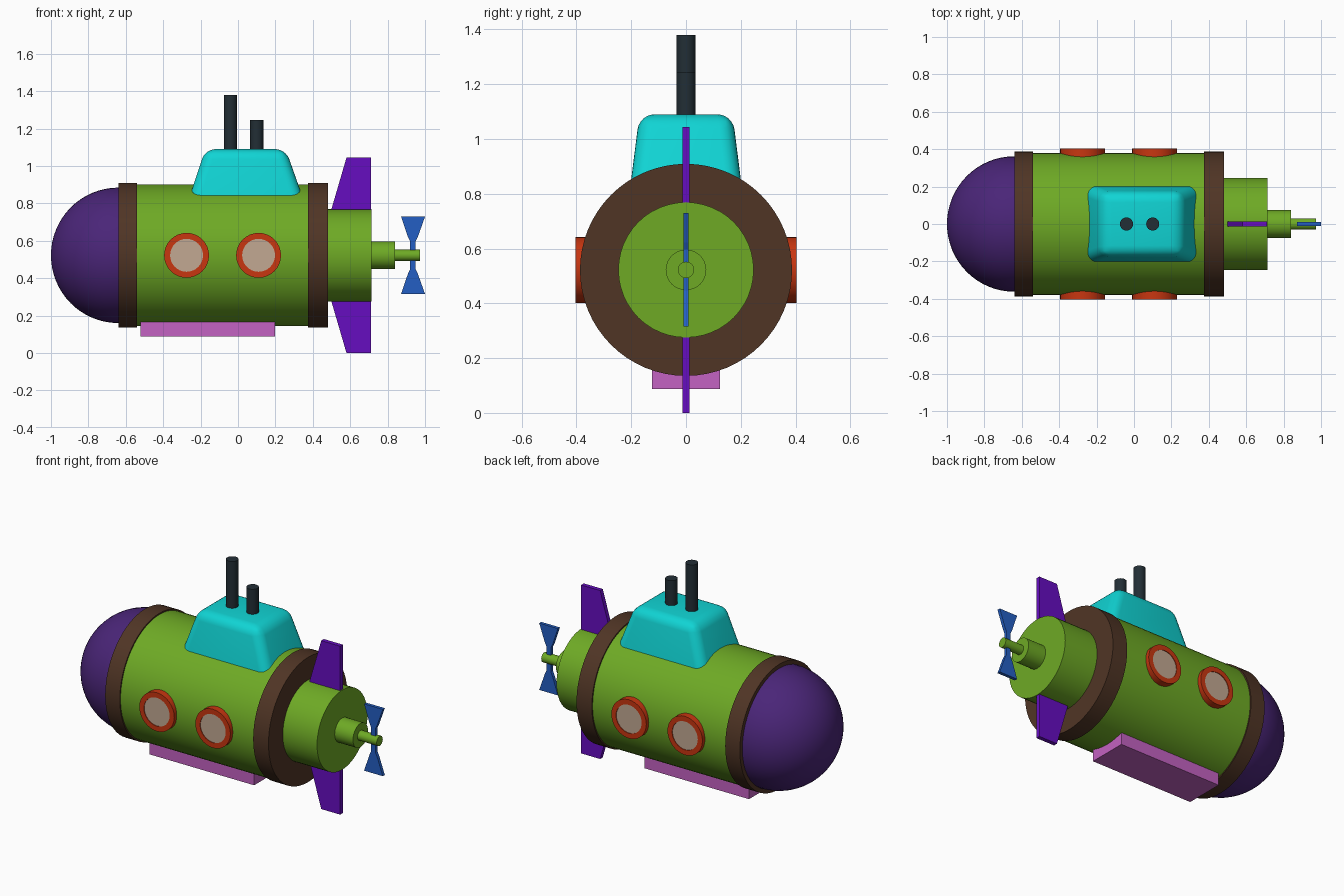
import bpy, bmesh, math
from mathutils import Matrix, Vector

if "Cube" in bpy.data.objects:
    bpy.data.objects.remove(bpy.data.objects["Cube"])

AXIS_Z = 0.522  # height of the hull centre line


def colour(name, r, g, b):
    def lin(c):
        c /= 255
        return c / 12.92 if c <= 0.04045 else ((c + 0.055) / 1.055) ** 2.4
    m = bpy.data.materials.new(name)
    m.diffuse_color = (lin(r), lin(g), lin(b), 1)
    m.use_nodes = True
    m.node_tree.nodes["Principled BSDF"].inputs["Base Color"].default_value = m.diffuse_color
    return m


GREEN = colour("hull green", 110, 170, 37)
VIOLET = colour("dome violet", 74, 37, 120)
BROWN = colour("band brown", 80, 53, 37)
CYAN = colour("tower cyan", 16, 212, 212)
PURPLE = colour("fin purple", 102, 13, 192)
BLUE = colour("propeller blue", 36, 95, 196)
ORANGE = colour("rim orange", 200, 54, 16)
GLASS = colour("window beige", 194, 168, 146)
PINK = colour("keel pink", 196, 98, 194)
DARK = colour("periscope slate", 34, 46, 53)


def finish(name, bm, mat, smooth=True):
    bmesh.ops.recalc_face_normals(bm, faces=bm.faces)
    me = bpy.data.meshes.new(name)
    bm.to_mesh(me)
    bm.free()
    me.materials.append(mat)
    ob = bpy.data.objects.new(name, me)
    bpy.context.collection.objects.link(ob)
    if smooth:
        bpy.ops.object.select_all(action='DESELECT')
        ob.select_set(True)
        bpy.context.view_layer.objects.active = ob
        bpy.ops.object.shade_smooth_by_angle(angle=math.radians(35))
    return ob


def lathe(name, profile, direction, origin, mat, sides=48):
    """Revolve (distance along axis, radius) points around a direction."""
    bm = bmesh.new()
    rings = []
    for a, r in profile:
        if r == 0:
            rings.append([bm.verts.new((0, 0, a))] * sides)
        else:
            rings.append([bm.verts.new((r * math.cos(t), r * math.sin(t), a))
                          for t in (2 * math.pi * i / sides for i in range(sides))])
    for p, q in zip(rings, rings[1:]):
        for i in range(sides):
            j = (i + 1) % sides
            bm.faces.new(list(dict.fromkeys((p[i], p[j], q[j], q[i]))))
    rot = Vector((0, 0, 1)).rotation_difference(Vector(direction)).to_matrix().to_4x4()
    bm.transform(Matrix.Translation(origin) @ rot)
    return finish(name, bm, mat)


def rod(name, a, b, r, mat, sides=48):
    return lathe(name, [(a, 0), (a, r), (b, r), (b, 0)], (1, 0, 0), (0, 0, AXIS_Z), mat, sides)


def plate(name, outline, thick, mat, flip=1):
    """Extrude an (x, height from centre line) outline across y."""
    bm = bmesh.new()
    f = bm.faces.new([bm.verts.new((x, -thick / 2, AXIS_Z + flip * z)) for x, z in outline])
    ext = bmesh.ops.extrude_face_region(bm, geom=[f])['geom']
    bmesh.ops.translate(bm, vec=(0, thick, 0),
                        verts=[v for v in ext if isinstance(v, bmesh.types.BMVert)])
    return finish(name, bm, mat, False)


def block(name, base, top, mat, bevel=0):
    """Box between two rectangles (x0, x1, half width, z)."""
    bm = bmesh.new()
    lo, hi = [[bm.verts.new(p) for p in ((x0, -w, z), (x1, -w, z), (x1, w, z), (x0, w, z))]
              for x0, x1, w, z in (base, top)]
    bm.faces.new(lo)
    bm.faces.new(hi)
    for i in range(4):
        j = (i + 1) % 4
        bm.faces.new((lo[i], lo[j], hi[j], hi[i]))
    if bevel:
        edges = [e for e in bm.edges if not all(v in lo for v in e.verts)]
        bmesh.ops.bevel(bm, geom=edges, offset=bevel, segments=6, profile=0.5, affect='EDGES')
    return finish(name, bm, mat, bevel > 0)


# Hull, bands, tail and propeller shaft
rod("hull", -0.58, 0.42, 0.379, GREEN, 64)
rod("front_band", -0.64, -0.54, 0.387, BROWN, 64)
rod("rear_band", 0.375, 0.48, 0.387, BROWN, 64)
rod("tail", 0.45, 0.715, 0.247, GREEN)
rod("shaft_housing", 0.70, 0.84, 0.074, GREEN, 32)
rod("propeller_shaft", 0.82, 0.972, 0.03, GREEN, 24)

# Nose dome
steps = [math.pi / 2 * i / 16 for i in range(17)]
lathe("nose_dome", [(-0.64 - 0.36 * math.cos(t), 0.362 * math.sin(t)) for t in steps],
      (1, 0, 0), (0, 0, AXIS_Z), VIOLET)

# Portholes on both sides
for side, label in ((-1, "front"), (1, "back")):
    for n, x in enumerate((-0.275, 0.11)):
        at = (x, 0, AXIS_Z)
        lathe(f"porthole_rim_{label}_{n}", [(0.33, 0.12), (0.403, 0.12), (0.403, 0.088), (0.33, 0.088)],
              (0, side, 0), at, ORANGE, 32)
        lathe(f"porthole_glass_{label}_{n}", [(0.34, 0.089), (0.399, 0.089), (0.399, 0)],
              (0, side, 0), at, GLASS, 32)

# Conning tower and periscopes
block("conning_tower", (-0.287, 0.375, 0.213, 0.75), (-0.175, 0.255, 0.17, 1.09), CYAN, 0.055)
for name, x, top in (("tall_periscope", -0.04, 1.38), ("short_periscope", 0.10, 1.245)):
    lathe(name, [(1.0, 0), (1.0, 0.035), (top, 0.035), (top, 0)], (0, 0, 1), (x, 0, 0), DARK, 24)

# Keel
block("keel", (-0.52, 0.198, 0.125, 0.088), (-0.52, 0.198, 0.125, 0.22), PINK)

# Tail fins and propeller blades
for flip, label in ((1, "upper"), (-1, "lower")):
    plate(f"{label}_fin", [(0.48, 0.18), (0.71, 0.18), (0.71, 0.522), (0.58, 0.522)], 0.026, PURPLE, flip)
    plate(f"{label}_blade", [(0.92, 0), (0.95, 0), (0.95, 0.075), (0.962, 0.1), (1.0, 0.207),
                             (0.872, 0.207), (0.908, 0.1), (0.92, 0.075)], 0.02, BLUE, flip)
